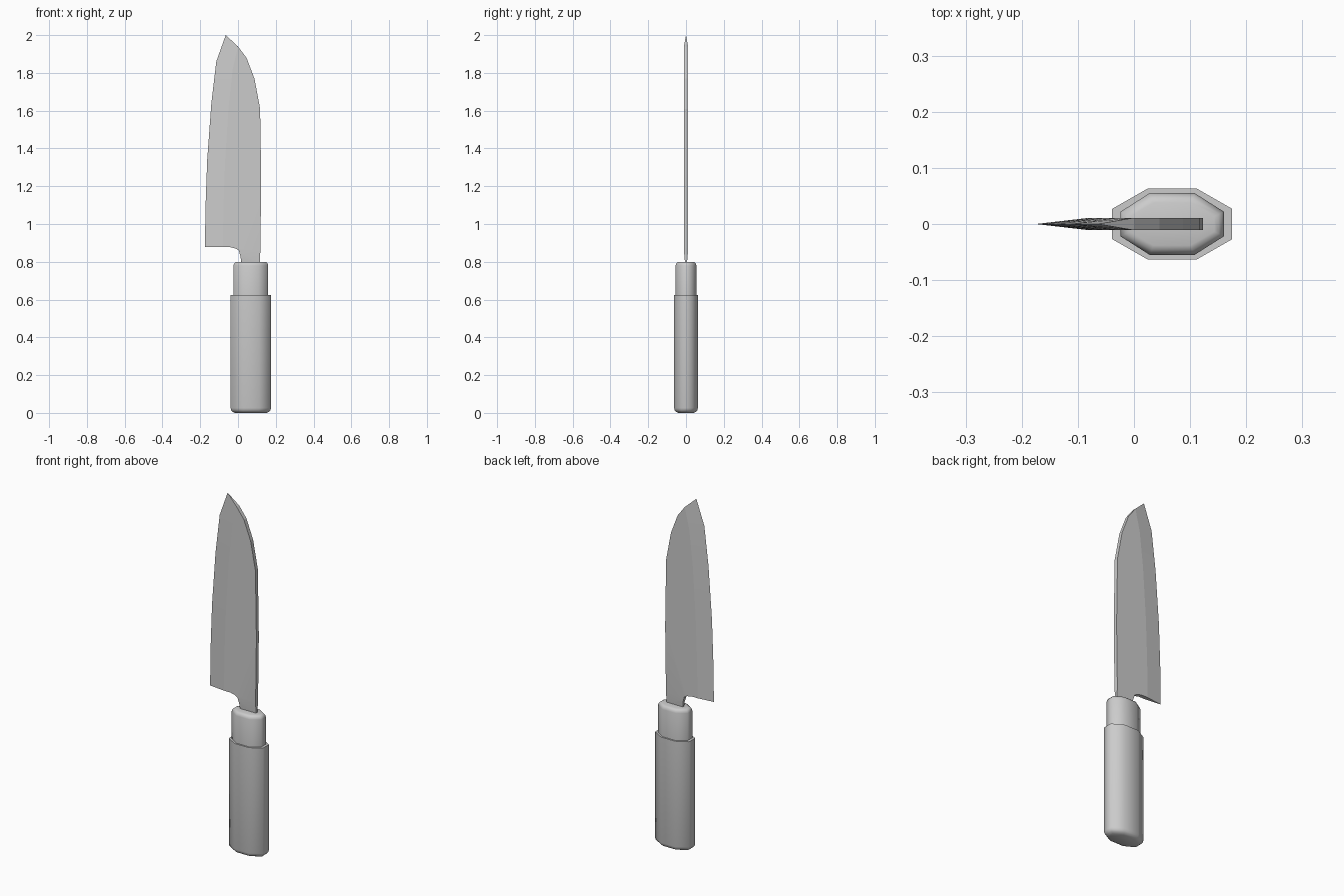
import bpy, bmesh, math

if "Cube" in bpy.data.objects:
    bpy.data.objects.remove(bpy.data.objects["Cube"])


def finish(name, bm, angle):
    bmesh.ops.recalc_face_normals(bm, faces=bm.faces[:])
    mesh = bpy.data.meshes.new(name)
    bm.to_mesh(mesh)
    bm.free()
    ob = bpy.data.objects.new(name, mesh)
    bpy.context.collection.objects.link(ob)
    bpy.ops.object.select_all(action='DESELECT')
    ob.select_set(True)
    bpy.context.view_layer.objects.active = ob
    bpy.ops.object.shade_smooth_by_angle(angle=math.radians(angle))
    return ob


def octagon_grip(name, cx, hx, hy, flat_x, flat_y, rings):
    """Loft an octagonal section through (z, inset) rings."""
    bm = bmesh.new()
    loops = []
    for z, d in rings:
        a, b = hx - d, hy - d
        fx, fy = flat_x - d * 0.4, flat_y - d * 0.5
        pts = [(a, -fy), (a, fy), (fx, b), (-fx, b),
               (-a, fy), (-a, -fy), (-fx, -b), (fx, -b)]
        loops.append([bm.verts.new((cx + x, y, z)) for x, y in pts])
    for lo, hi in zip(loops, loops[1:]):
        for i in range(8):
            j = (i + 1) % 8
            bm.faces.new((lo[i], lo[j], hi[j], hi[i]))
    bm.faces.new(loops[0][::-1])
    bm.faces.new(loops[-1])
    return finish(name, bm, 65)


# Wooden handle with rounded butt, and the narrower ferrule above it
octagon_grip("handle", 0.068, 0.107, 0.063, 0.044, 0.027,
             [(0.0, 0.022), (0.006, 0.010), (0.014, 0.003), (0.026, 0.0), (0.625, 0.0)])
octagon_grip("ferrule", 0.068, 0.092, 0.055, 0.040, 0.022,
             [(0.60, 0.0), (0.780, 0.0), (0.790, 0.003), (0.797, 0.009), (0.80, 0.017)])

# Blade: outline points in (x, z)
T, NECK_T = 0.011, 0.005
edge = [(-0.175, 0.877), (-0.172, 1.09), (-0.163, 1.34), (-0.141, 1.64),
        (-0.115, 1.86), (-0.065, 2.0)]
ridge = [(-0.08, 0.877), (-0.077, 1.09), (-0.068, 1.34), (-0.05, 1.62),
         (-0.028, 1.82), (0.0, 1.94)]
spine = [(0.045, 1.88), (0.087, 1.77), (0.117, 1.61), (0.123, 1.23), (0.118, 0.86)]
heel = [(0.004, 0.86), (-0.012, 0.87), (-0.04, 0.877)]
neck = [(0.117, 0.79), (0.017, 0.79), (0.014, 0.825)]

bm = bmesh.new()
edge_v = [bm.verts.new((x, 0, z)) for x, z in edge]
rims = []
for s in (1, -1):
    def row(pts, t):
        return [bm.verts.new((x, s * t, z)) for x, z in pts]
    r, sp, h = row(ridge, T), row(spine, T), row(heel, T)
    n = row(neck[:2], NECK_T) + row(neck[2:], 0.008)
    # ground bevel, flat cheek, thinned neck
    for i in range(5):
        bm.faces.new((edge_v[i], edge_v[i + 1], r[i + 1], r[i]))
    bm.faces.new(r + sp + h)
    bm.faces.new([sp[-1]] + n + [h[0]])
    rims.append([r[-1]] + sp + n + h + [r[0]])
# spine, neck and heel walls
a, b = rims
for i in range(len(a) - 1):
    bm.faces.new((a[i], a[i + 1], b[i + 1], b[i]))
bm.faces.new((edge_v[-1], a[0], b[0]))
bm.faces.new((edge_v[0], b[-1], a[-1]))
finish("blade", bm, 5)
